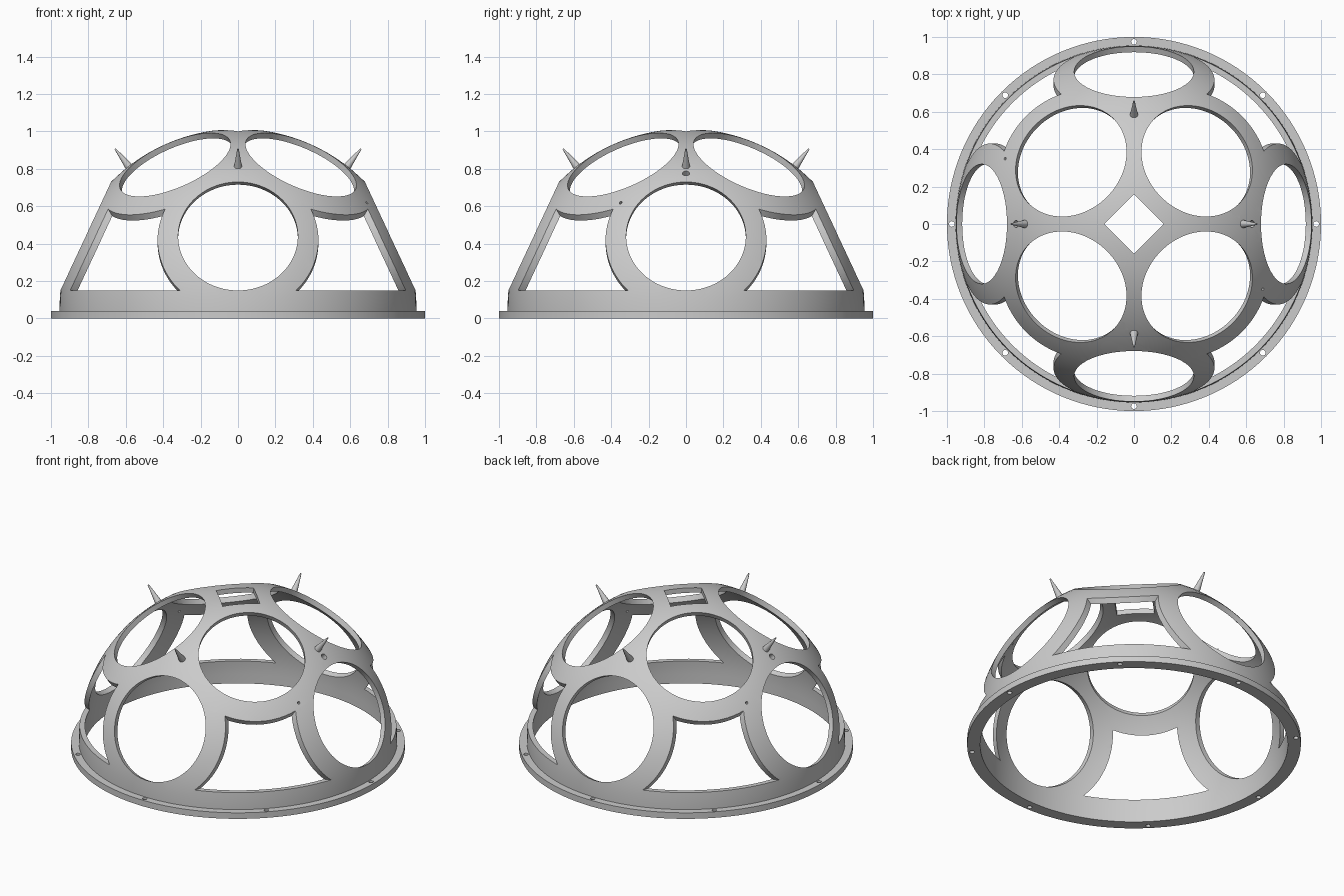
import bpy, bmesh
from math import sin, cos, radians, pi
from mathutils import Vector, Matrix

if "Cube" in bpy.data.objects:
    bpy.data.objects.remove(bpy.data.objects["Cube"])

ZC, R_OUT, R_IN = 0.06, 0.954, 0.922      # sphere centre height, shell radii
CENTRE = Vector((0, 0, ZC))


def finish(bm, name):
    bmesh.ops.recalc_face_normals(bm, faces=bm.faces)
    me = bpy.data.meshes.new(name)
    bm.to_mesh(me)
    bm.free()
    ob = bpy.data.objects.new(name, me)
    bpy.context.collection.objects.link(ob)
    return ob


def rod(name, origin, direction, d0, d1, r0, r1=None, segs=96):
    """Cylinder or cone along a direction, between two distances from origin."""
    r1 = r0 if r1 is None else r1
    bm = bmesh.new()
    m = Matrix.Translation(origin + direction * (d0 + d1) / 2)
    m = m @ Vector((0, 0, 1)).rotation_difference(direction).to_matrix().to_4x4()
    bmesh.ops.create_cone(bm, cap_ends=True, segments=segs, radius1=r0,
                          radius2=r1, depth=d1 - d0, matrix=m)
    return finish(bm, name)


def boolean(ob, tool, op):
    mod = ob.modifiers.new(op, 'BOOLEAN')
    mod.operation, mod.solver, mod.object = op, 'EXACT', tool
    bpy.context.view_layer.objects.active = ob
    bpy.ops.object.modifier_apply(modifier=mod.name)
    bpy.data.objects.remove(tool, do_unlink=True)


def smooth(ob):
    bpy.ops.object.select_all(action='DESELECT')
    ob.select_set(True)
    bpy.context.view_layer.objects.active = ob
    bpy.ops.object.shade_smooth_by_angle(angle=radians(30))


def aim(azimuth, elevation):
    a, e = radians(azimuth), radians(elevation)
    return Vector((cos(a) * cos(e), sin(a) * cos(e), sin(e)))


UP = Vector((0, 0, 1))
windows = [aim(90 * i, 25) for i in range(4)] + [aim(45 + 90 * i, 58) for i in range(4)]

# Solid dome shell with base flange, turned from a closed profile
N, SEG = 28, 128
arc = [radians(88) * i / N for i in range(N + 1)]
profile = [(R_IN, 0), (1, 0), (1, 0.04), (R_OUT, 0.04)]
profile += [(R_OUT * cos(t), ZC + R_OUT * sin(t)) for t in arc]
profile += [(R_IN * cos(t), ZC + R_IN * sin(t)) for t in reversed(arc)]
bm = bmesh.new()
rings = [[bm.verts.new((r * cos(2 * pi * s / SEG), r * sin(2 * pi * s / SEG), z))
          for r, z in profile] for s in range(SEG)]
for s in range(SEG):
    a, b = rings[s], rings[(s + 1) % SEG]
    for k in range(len(profile)):
        j = (k + 1) % len(profile)
        bm.faces.new((a[k], b[k], b[j], a[j]))
dome = finish(bm, "dome_frame")

# Keep only the base band and a round collar about each window
keep = rod("keep_region", Vector(), UP, -0.2, 0.15, 1.5)
for d in windows:
    boolean(keep, rod("collar_region", CENTRE, d, 0.5, 1.3, 0.43), 'UNION')
boolean(dome, keep, 'INTERSECT')

# Round windows and the square top opening
for d in windows:
    boolean(dome, rod("window_cutter", CENTRE, d, 0.7, 1.2, 0.32), 'DIFFERENCE')
boolean(dome, rod("top_cutter", Vector(), UP, 0.8, 1.3, 0.16, segs=4), 'DIFFERENCE')

# Bolt holes in the flange
for i in range(8):
    pos = aim(45 * i, 0) * 0.974
    boolean(dome, rod("bolt_cutter", pos, UP, -0.1, 0.1, 0.015, segs=16), 'DIFFERENCE')

# Small holes in the collars on both sides
for s in (1, -1):
    for p, r in (((0.63 * s, 0, 0.775), 0.019), ((0.69 * s, -0.35 * s, 0.62), 0.008)):
        d = (Vector(p) - CENTRE).normalized()
        boolean(dome, rod("pin_cutter", CENTRE, d, 0.8, 1.1, r, segs=16), 'DIFFERENCE')
smooth(dome)

# Four spikes standing out from the shell
for i in range(4):
    smooth(rod(f"spike_{i + 1}", CENTRE, aim(90 * i, 52.2), 0.94, 1.072, 0.023, 0.004, 24))
